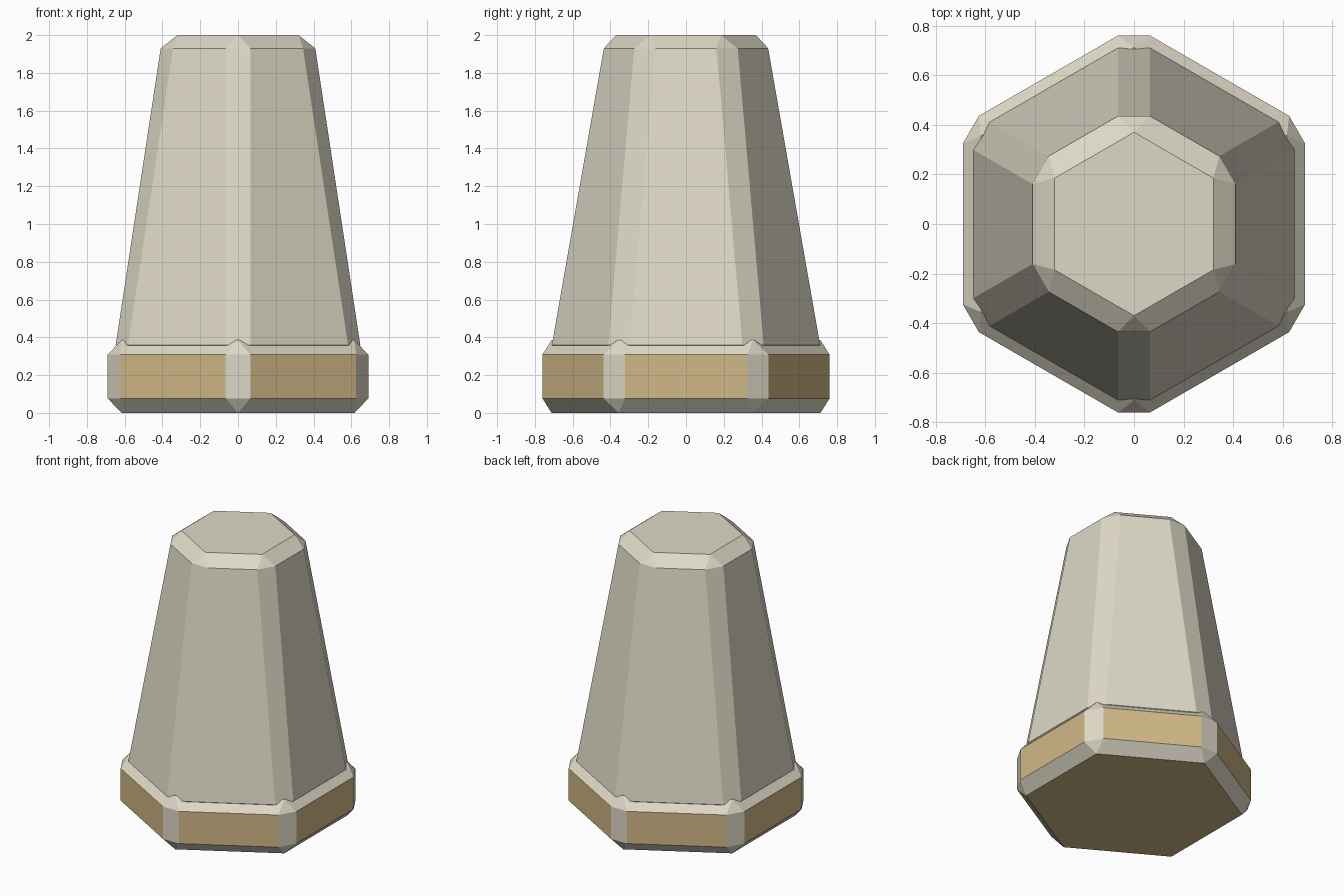
import bpy, bmesh
from math import cos, sin, radians

if "Cube" in bpy.data.objects:
    bpy.data.objects.remove(bpy.data.objects["Cube"], do_unlink=True)


def material(name, rgb):
    m = bpy.data.materials.new(name)
    m.use_nodes = True
    color = (*rgb, 1.0)
    m.diffuse_color = color
    bsdf = m.node_tree.nodes["Principled BSDF"]
    bsdf.inputs["Base Color"].default_value = color
    bsdf.inputs["Roughness"].default_value = 0.8
    return m


stone = material("pale stone", (0.73, 0.69, 0.565))
tan = material("tan", (0.64, 0.485, 0.242))

CORNERS = [radians(30 + 60 * i) for i in range(6)]
CUT = 0.065  # half width of the chamfer on each upright corner


def chamfered_hexagon(name, bottom, low, high, top, face_mat):
    """Hexagonal block with chamfered edges; each level is (corner radius, z).
    Main faces take face_mat, chamfers are stone."""
    bm = bmesh.new()

    def point(angle, r, z, side=0):
        s = side * CUT
        return bm.verts.new((r * cos(angle) - s * sin(angle),
                             r * sin(angle) + s * cos(angle), z))

    cap_lo = [point(a, *bottom) for a in CORNERS]
    cap_hi = [point(a, *top) for a in CORNERS]
    ring_lo = [[point(a, *low, s) for s in (-1, 1)] for a in CORNERS]
    ring_hi = [[point(a, *high, s) for s in (-1, 1)] for a in CORNERS]

    def face(verts, main=False):
        bm.faces.new(verts).material_index = int(main)

    # end faces
    face(cap_lo[::-1], True)
    face(cap_hi, True)
    for i in range(6):
        j = (i + 1) % 6
        (a, b), (c, d) = ring_lo[i], ring_hi[i]
        e, f = ring_lo[j][0], ring_hi[j][0]
        # main side, corner strip, edge chamfers and corner triangles
        face((b, e, f, d), True)
        face((a, b, d, c))
        face((cap_lo[i], cap_lo[j], e, b))
        face((d, f, cap_hi[j], cap_hi[i]))
        face((cap_lo[i], b, a))
        face((c, d, cap_hi[i]))
    bmesh.ops.recalc_face_normals(bm, faces=bm.faces)
    mesh = bpy.data.meshes.new(name)
    bm.to_mesh(mesh)
    bm.free()
    mesh.materials.append(stone)
    mesh.materials.append(face_mat)
    obj = bpy.data.objects.new(name, mesh)
    bpy.context.collection.objects.link(obj)
    return obj


# low plinth with tan faces
chamfered_hexagon("base", (0.712, 0), (0.76, 0.077), (0.76, 0.308), (0.712, 0.385), tan)
# tapering column, its lower chamfer sunk into the plinth
chamfered_hexagon("tapered_column", (0.655, 0.285), (0.71, 0.36), (0.435, 1.93), (0.37, 2.0), stone)
